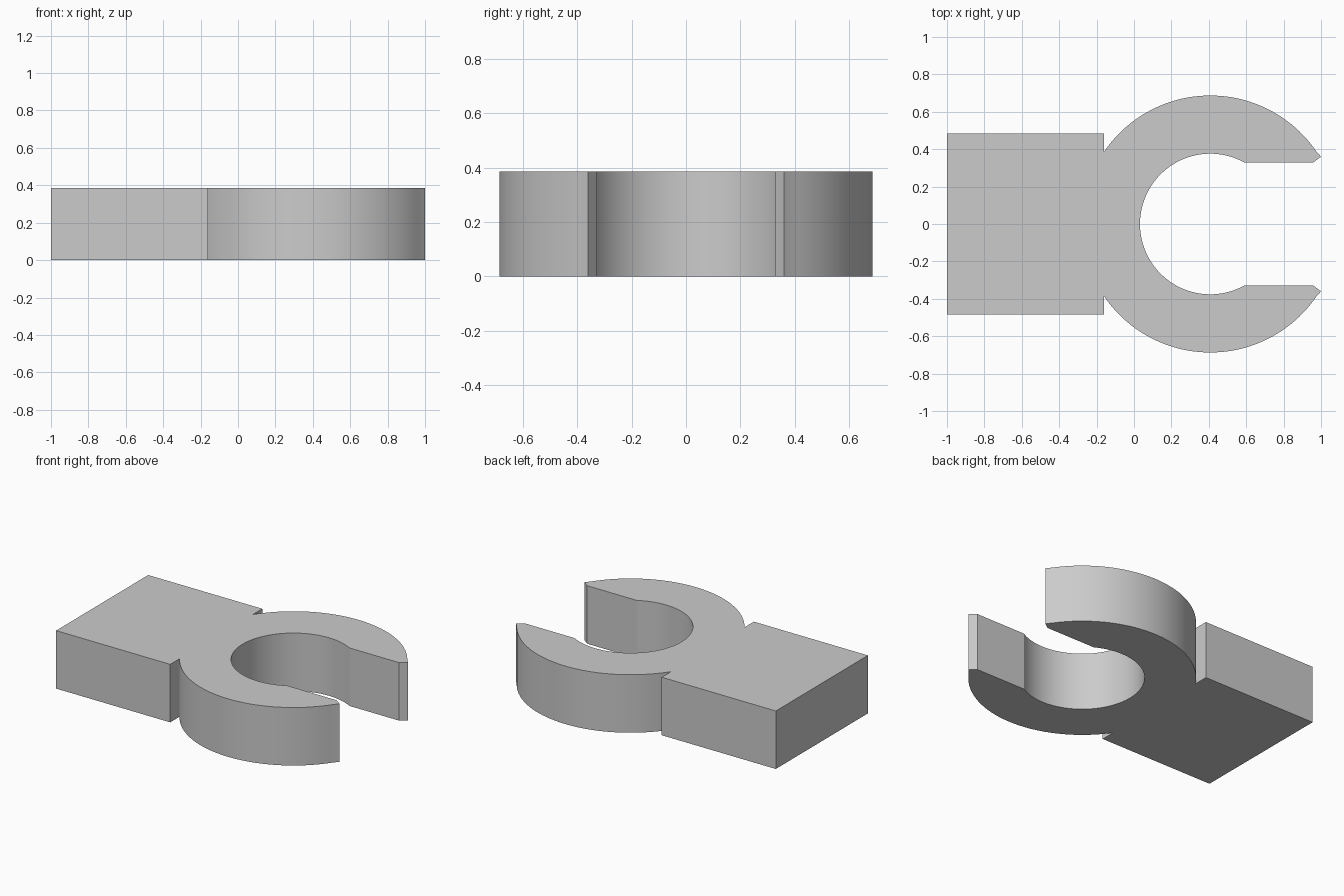
import bpy
import bmesh
from math import asin, acos, pi, sin, cos, radians

cube = bpy.data.objects.get("Cube")
if cube:
    bpy.data.objects.remove(cube, do_unlink=True)

HEIGHT = 0.386
RING_X, OUTER_R, INNER_R = 0.408, 0.687, 0.376
BLOCK_HALF, BLOCK_END = 0.484, -0.16
SLOT_HALF = 0.328

grey = bpy.data.materials.new("plain grey")
grey.use_nodes = True
colour = (0.6, 0.6, 0.6, 1)
grey.diffuse_color = colour
grey.node_tree.nodes["Principled BSDF"].inputs["Base Color"].default_value = colour


def arc(radius, start, end, steps):
    """Points on a ring arc, from angle start to angle end."""
    angles = [start + (end - start) * i / steps for i in range(steps + 1)]
    return [(RING_X + radius * cos(a), radius * sin(a)) for a in angles]


# Upper half of the outline: block, notch, outer arc, chamfered tip, slot, bore
notch = acos((BLOCK_END - RING_X) / OUTER_R)
tip = asin(0.36 / OUTER_R)
mouth = asin(SLOT_HALF / INNER_R)
half = [(-1, BLOCK_HALF), (BLOCK_END, BLOCK_HALF)]
half += arc(OUTER_R, notch, tip, 40)
half[-1] = (1, 0.36)
half += [(0.957, SLOT_HALF)]
half += arc(INNER_R, mouth, pi, 40)

# Mirror the half, leaving out the shared bore point, and extrude
outline = half + [(x, -y) for x, y in reversed(half[:-1])]
bm = bmesh.new()
base = bm.faces.new([bm.verts.new((x, y, 0)) for x, y in outline])
raised = bmesh.ops.extrude_face_region(bm, geom=[base], use_keep_orig=True)
top_verts = [v for v in raised["geom"] if isinstance(v, bmesh.types.BMVert)]
bmesh.ops.translate(bm, verts=top_verts, vec=(0, 0, HEIGHT))
bmesh.ops.recalc_face_normals(bm, faces=bm.faces)

mesh = bpy.data.meshes.new("open_ring_clip")
bm.to_mesh(mesh)
bm.free()
mesh.materials.append(grey)
clip = bpy.data.objects.new("open_ring_clip", mesh)
bpy.context.collection.objects.link(clip)

# Smooth curved walls, sharp corners
bpy.ops.object.select_all(action="DESELECT")
clip.select_set(True)
bpy.context.view_layer.objects.active = clip
bpy.ops.object.shade_smooth_by_angle(angle=radians(20))
